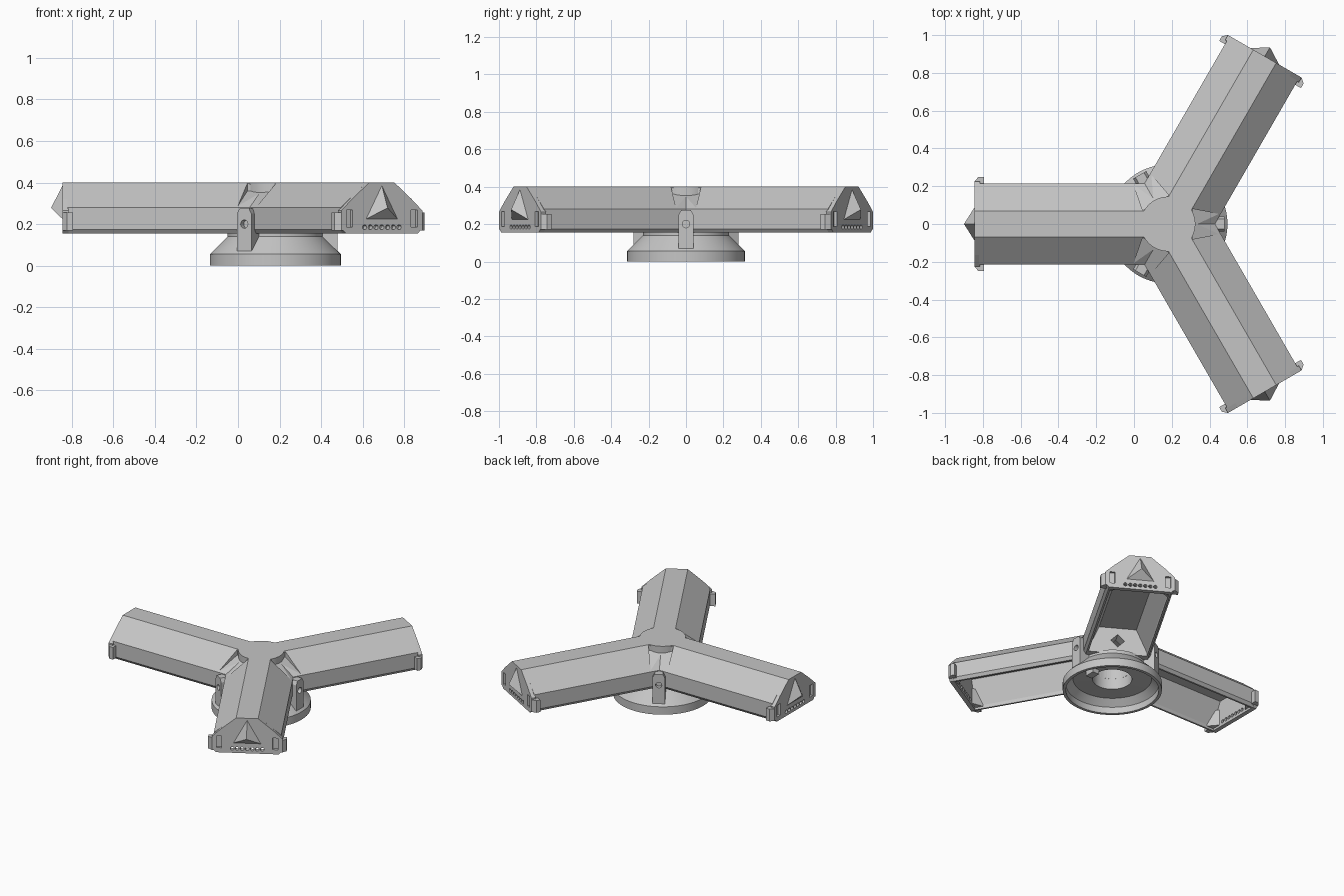
import bpy, bmesh, math
from mathutils import Matrix, Vector

if "Cube" in bpy.data.objects:
    bpy.data.objects.remove(bpy.data.objects["Cube"])

grey = bpy.data.materials.new("plain grey")
grey.use_nodes = True
COLOUR = (0.56, 0.56, 0.56, 1)
grey.diffuse_color = COLOUR
grey.node_tree.nodes["Principled BSDF"].inputs["Base Color"].default_value = COLOUR
CENTRE = Vector((0.18, 0, 0))


def finish(bm, name):
    bmesh.ops.recalc_face_normals(bm, faces=bm.faces[:])
    mesh = bpy.data.meshes.new(name)
    bm.to_mesh(mesh)
    bm.free()
    mesh.materials.append(grey)
    ob = bpy.data.objects.new(name, mesh)
    bpy.context.scene.collection.objects.link(ob)
    return ob


def prism(name, pts, a, b, axis="x"):
    """Extrude an outline of (y, z) points along x, or (x, y) points along z."""
    bm = bmesh.new()
    place = (lambda p, d: (d, p[0], p[1])) if axis == "x" else (lambda p, d: (p[0], p[1], d))
    low = [bm.verts.new(place(p, a)) for p in pts]
    high = [bm.verts.new(place(p, b)) for p in pts]
    bm.faces.new(low)
    bm.faces.new(high)
    n = len(pts)
    for i in range(n):
        j = (i + 1) % n
        bm.faces.new((low[i], low[j], high[j], high[i]))
    return finish(bm, name)


def mirrored(half):
    return half + [(-y, z) for y, z in reversed(half)]


def circle(y, z, r, n=16):
    return [(y + r * math.cos(math.tau * i / n), z + r * math.sin(math.tau * i / n)) for i in range(n)]


def box(y0, y1, z0, z1):
    return [(y0, z0), (y1, z0), (y1, z1), (y0, z1)]


def cut(ob, cutters):
    for c in cutters:
        mod = ob.modifiers.new("cut", "BOOLEAN")
        mod.operation = "DIFFERENCE"
        mod.solver = "EXACT"
        mod.object = c
    bpy.context.view_layer.update()
    result = bpy.data.meshes.new_from_object(ob.evaluated_get(bpy.context.evaluated_depsgraph_get()))
    ob.modifiers.clear()
    ob.data = result
    for c in cutters:
        bpy.data.objects.remove(c)


def smooth(ob):
    bpy.ops.object.select_all(action="DESELECT")
    ob.select_set(True)
    bpy.context.view_layer.objects.active = ob
    bpy.ops.object.shade_smooth_by_angle(angle=math.radians(30))


def repeat(ob, first):
    """Place three turned copies around the hub centre."""
    for k in range(3):
        part = ob if k == 0 else ob.copy()
        if k:
            bpy.context.scene.collection.objects.link(part)
            part.name = f"{ob.name}_{k + 1}"
        part.matrix_world = Matrix.Translation(CENTRE) @ Matrix.Rotation(math.radians(first + 120 * k), 4, "Z")


def trough(angle):
    """Cutter for the sloping pocket between two arms."""
    ob = prism("trough", [(0.13, -0.08), (0.34, -0.04), (0.34, 0.04), (0.13, 0.08)], 0.3, 0.5, "z")
    for v in ob.data.vertices:
        if v.co.z < 0.4:
            v.co.z = 0.36 if v.co.x < 0.2 else 0.25
    ob.data.transform(Matrix.Rotation(math.radians(angle), 4, "Z"))
    return ob


# Hollow arm shell, open underneath, with pockets beside the hub
arm = prism("arm", mirrored([(0.07, 0.40), (0.215, 0.28), (0.215, 0.175), (0.2, 0.155)]), 0, 1.0)
cut(arm, [
    prism("cavity", mirrored([(0.12, 0.34), (0.188, 0.18), (0.188, 0.1)]), 0.2, 1.1),
    prism("bore", circle(0, 0, 0.125, 32), 0.1, 0.34, "z"),
    prism("diamond", circle(0, 0.25, 0.045, 4), 0.1, 0.3),
    trough(60), trough(-60),
])
repeat(arm, 60)

# End plate with vent holes and slots
plate = prism("end_plate", mirrored([(0.07, 0.40), (0.165, 0.321), (0.225, 0.265),
                                     (0.225, 0.18), (0.2, 0.155)]), 0.995, 1.025)
holes = [prism("hole", circle(0.032 * i, 0.185, 0.012, 12), 0.9, 1.1) for i in range(-3, 4)]
slots = [prism("slot", box(s * 0.18 - 0.017, s * 0.18 + 0.017, 0.187, 0.268), 1.008, 1.1) for s in (-1, 1)]
cut(plate, holes + slots)
repeat(plate, 60)

for s, side in ((1, "left"), (-1, "right")):
    # Hooks behind the end plate
    hook = prism(f"{side}_hook", [(0.975, s * 0.2), (0.975, s * 0.25), (1.003, s * 0.25),
                                  (1.025, s * 0.225), (1.025, s * 0.2)], 0.17, 0.255, "z")
    repeat(hook, 60)
    # Corner lugs inside the end of the cavity
    repeat(prism(f"{side}_end_lug", [(1.0, s * 0.12), (1.0, s * 0.19), (0.94, s * 0.19)],
                 0.17, 0.28, "z"), 60)

# Three-sided point on each end plate
bm = bmesh.new()
a, b, c, tip = [bm.verts.new(p) for p in
                ((1.02, 0, 0.395), (1.02, -0.095, 0.22), (1.02, 0.095, 0.22), (1.08, 0, 0.278))]
for f in ((a, b, c), (a, b, tip), (b, c, tip), (c, a, tip)):
    bm.faces.new(f)
repeat(finish(bm, "end_point"), 60)

# Posts between the arms, with a chamfered top and a round socket
post = prism("post", mirrored([(0.026, 0.275), (0.04, 0.25), (0.04, 0.07)]), 0.2, 0.3)
for v in post.data.vertices:
    if v.co.x < 0.25:
        v.co.z = max(v.co.z, 0.15)
cut(post, [prism("socket", circle(0, 0.2, 0.02), 0.27, 0.4)])
repeat(post, 0)

# Round cap over the hub
cap = prism("hub_cap", circle(0, 0, 0.145, 48), 0.35, 0.40, "z")
cap.location = CENTRE
smooth(cap)

# Round foot, a lathed ring hollow from below
bm = bmesh.new()
outline = [(0.315, 0), (0.315, 0.055), (0.23, 0.14), (0.23, 0.165), (0.125, 0.165),
           (0.125, 0.08), (0.25, 0.085), (0.295, 0.045), (0.295, 0)]
ring = [bm.verts.new((r, 0, z)) for r, z in outline]
edges = [bm.edges.new((ring[i], ring[(i + 1) % len(ring)])) for i in range(len(ring))]
bmesh.ops.spin(bm, geom=ring + edges, cent=(0, 0, 0), axis=(0, 0, 1),
               angle=math.tau, steps=64, use_merge=True)
bmesh.ops.remove_doubles(bm, verts=bm.verts[:], dist=0.0001)
foot = finish(bm, "foot")
foot.location = CENTRE
smooth(foot)

# Locating key under the foot
key = prism("foot_key", box(-0.035, 0.035, 0.05, 0.1), 0.14, 0.19)
key.location = CENTRE
